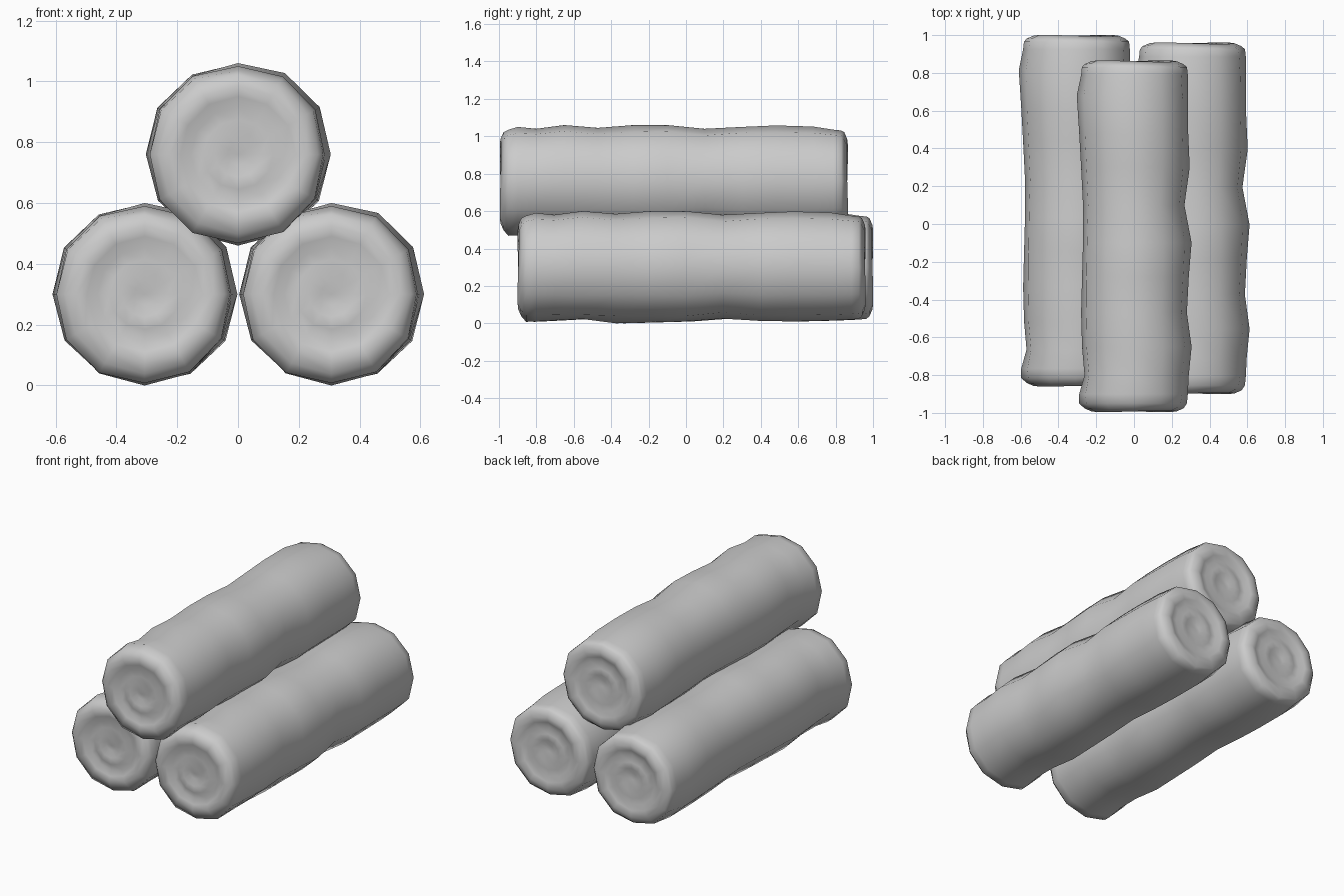
import bpy, bmesh, math

if "Cube" in bpy.data.objects:
    bpy.data.objects.remove(bpy.data.objects["Cube"])

SIDES = 12
# stations along the roll and the uneven radius on four sides
YS = [-.95, -.90, -.80, -.65, -.47, -.28, -.10, .10, .30, .48, .68, .79]
RIGHT = [.28, .285, .29, .305, .28, .29, .305, .267, .295, .287, .287, .285]
TOP = [.275, .29, .28, .30, .285, .30, .30, .28, .29, .298, .292, .275]
LEFT = [.29, .29, .262, .275, .28, .275, .27, .27, .28, .29, .303, .28]
BOTTOM = [.292, .29, .285, .277, .30, .295, .29, .275, .287, .29, .285, .28]
QUARTERS = [RIGHT, TOP, LEFT, BOTTOM]


def radius(i, k):
    q, step = divmod(k, SIDES // 4)
    t = step / (SIDES // 4)
    r = QUARTERS[q][i] * (1 - t) + QUARTERS[(q + 1) % 4][i] * t
    return r + .008 * math.sin(math.pi * t)


# end cap: (radius, distance inward from the end), with spiral groove
CAP = [(.262, .02), (.225, .004), (.19, .012), (.155, .024),
       (.115, .018), (.075, .02), (.035, .03)]


def cap_rings(y_end, sign):
    rings = []
    for j, (r, d) in enumerate(CAP):
        ring = []
        for k in range(SIDES):
            a = 2 * math.pi * k / SIDES
            phase = a + sign * 2 * math.pi * r / .13
            groove = .009 * (1 - math.cos(phase)) / 2 if j > 1 else .004 * (1 + math.sin(2 * a))
            ring.append((r * math.cos(a), y_end - sign * (d + groove), r * math.sin(a)))
        rings.append(ring)
    return rings


def make_roll(name, x, y, z):
    front = cap_rings(-1.0, -1)[::-1]
    back = cap_rings(.87, 1)
    body = []
    for i, yy in enumerate(YS):
        body.append([(radius(i, k) * math.cos(2 * math.pi * k / SIDES), yy,
                      radius(i, k) * math.sin(2 * math.pi * k / SIDES))
                     for k in range(SIDES)])
    # soft shoulder before the back cap
    shoulder = [[(p[0] * .985, .83, p[2] * .985) for p in body[-1]]]
    bm = bmesh.new()
    rings = [[bm.verts.new(p) for p in ring] for ring in front + body + shoulder + back]
    for a, b in zip(rings, rings[1:]):
        for k in range(SIDES):
            n = (k + 1) % SIDES
            bm.faces.new((a[k], a[n], b[n], b[k]))
    # close both ends on a centre point
    for ring, yc in ((rings[0], -.968), (rings[-1], .838)):
        c = bm.verts.new((0, yc, 0))
        for k in range(SIDES):
            bm.faces.new((ring[k], ring[(k + 1) % SIDES], c))
    bmesh.ops.recalc_face_normals(bm, faces=bm.faces)
    for f in bm.faces:
        f.smooth = True
    mesh = bpy.data.meshes.new(name)
    bm.to_mesh(mesh)
    bm.free()
    obj = bpy.data.objects.new(name, mesh)
    obj.location = (x, y, z)
    bpy.context.collection.objects.link(obj)


# stack of three identical rolls, slid lengthwise
make_roll("top_roll", 0, 0, .76)
make_roll("left_roll", -.307, .135, .30)
make_roll("right_roll", .307, .095, .30)
